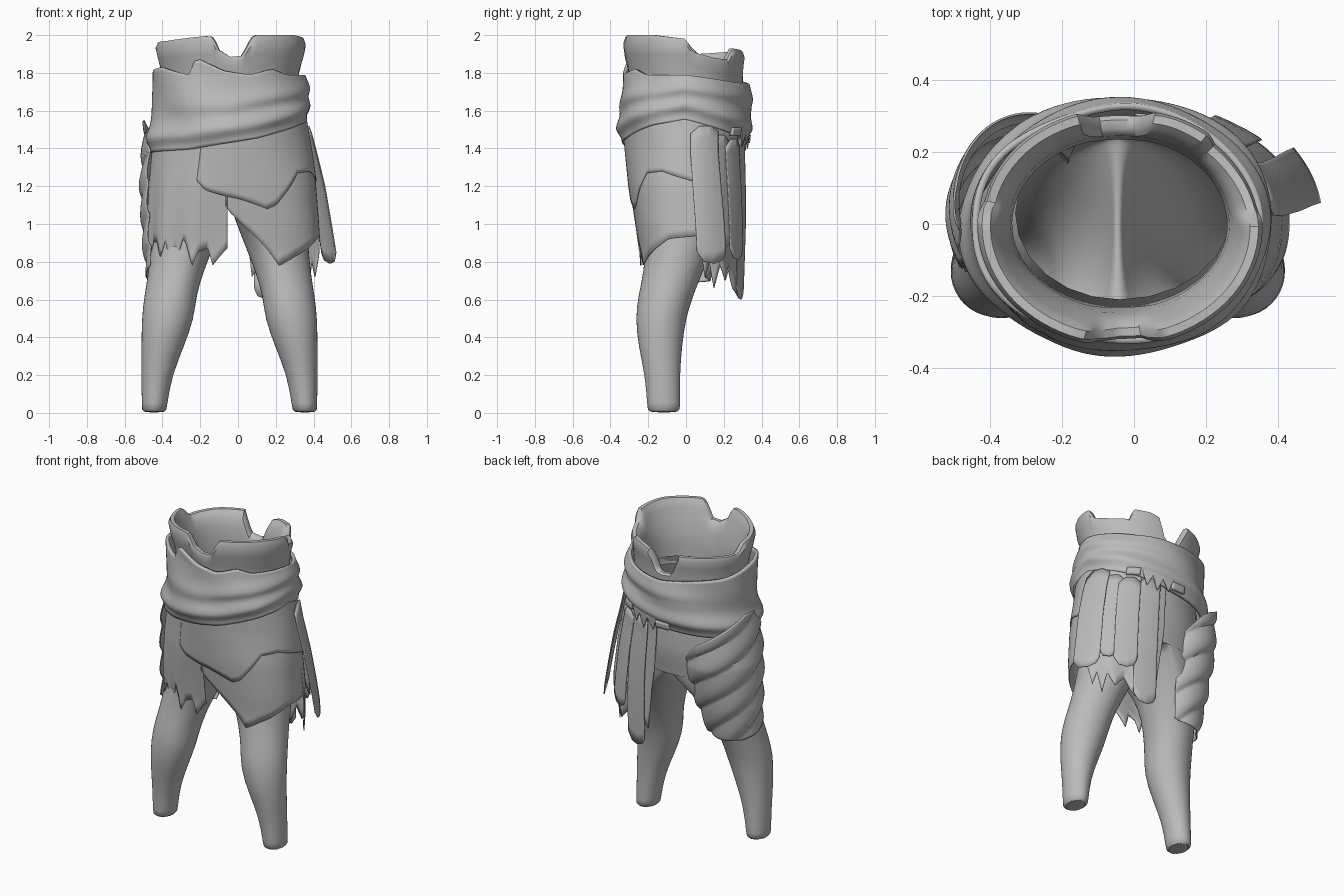
import bpy, bmesh, math

cube = bpy.data.objects.get("Cube")
if cube:
    bpy.data.objects.remove(cube, do_unlink=True)

cloth = bpy.data.materials.new("plain grey cloth")
cloth.use_nodes = True
cloth.diffuse_color = (0.5, 0.5, 0.5, 1)
cloth.node_tree.nodes["Principled BSDF"].inputs["Base Color"].default_value = (0.5, 0.5, 0.5, 1)

# Section tables: height, x low, x middle, x high, y front, y back, (squareness of the front)
HIPS = [(0.55, -.475, -.02, .43, -.245, .29, .75), (0.85, -.475, -.02, .435, -.245, .30, .75),
        (1.0, -.475, -.02, .425, -.265, .305, .75), (1.2, -.465, -.03, .41, -.295, .305, .85),
        (1.4, -.45, -.04, .38, -.315, .30, 1), (1.6, -.435, -.04, .345, -.33, .325, 1),
        (1.8, -.44, -.04, .33, -.315, .31, 1), (1.9, -.43, -.04, .32, -.32, .30, 1)]
COLLAR = [(1.6, -.39, -.04, .31, -.28, .29), (1.82, -.405, -.04, .325, -.305, .305),
          (1.92, -.435, -.04, .355, -.335, .33), (2.0, -.435, -.04, .36, -.345, .33)]
PELVIS = [(1.12, -.45, -.045, .36, -.25, .25), (1.25, -.44, -.045, .37, -.27, .28),
          (1.45, -.42, -.045, .33, -.28, .28), (1.66, -.33, -.04, .27, -.21, .27)]
LEG = [(0, .332, .40, .465, -.205, -.03), (.03, .332, .40, .465, -.205, -.03),
       (.2, .303, .385, .467, -.218, -.032), (.35, .24, .36, .467, -.253, -.02),
       (.5, .185, .32, .467, -.27, .0), (.62, .175, .30, .453, -.255, .04),
       (.75, .135, .27, .43, -.225, .09), (.9, .075, .22, .42, -.215, .165),
       (1.03, .025, .1, .41, -.235, .225), (1.12, 0, 0, .405, -.25, .25)]
THIGH = [(0.68, -.46, -.32, -.2, -.2, .1), (0.9, -.485, -.3, -.125, -.2, .175),
         (1.2, -.5, -.28, -.085, -.22, .27), (1.6, -.475, -.28, -.07, -.2, .31)]


def interp(points, x):
    """Linear lookup in a list of rows keyed by the first entry."""
    if x <= points[0][0]:
        return points[0][1:]
    for a, b in zip(points, points[1:]):
        if x <= b[0]:
            f = (x - a[0]) / (b[0] - a[0])
            return [p + (q - p) * f for p, q in zip(a[1:], b[1:])]
    return points[-1][1:]


def surface(table, deg, z, off=0.0):
    """Point on a section table; angle runs from the front towards +x."""
    lo, mid, hi, front, back, *square = interp(table, z)
    s, c = math.sin(math.radians(deg)), math.cos(math.radians(deg))
    power = square[0] if square and c > 0 else 1
    ps, pc = math.copysign(abs(s) ** power, s), math.copysign(abs(c) ** power, c)
    x = mid + ps * ((hi - mid) if s > 0 else (mid - lo))
    y = (front + back) / 2 - pc * (back - front) / 2
    return (x + off * s, y - off * c, z)


def grid(name, cols, rows, point, thick=0.0, cap=False, sub=0, angle=40):
    """Sheet of quads from point(u, v); matching side edges are welded."""
    bm = bmesh.new()
    vs = [[bm.verts.new(point(i / cols, j / rows)) for i in range(cols + 1)] for j in range(rows + 1)]
    for j in range(rows):
        for i in range(cols):
            bm.faces.new((vs[j][i], vs[j][i + 1], vs[j + 1][i + 1], vs[j + 1][i]))
    if cap:
        bm.faces.new(list(reversed(vs[0][:-1])))
    bmesh.ops.remove_doubles(bm, verts=bm.verts[:], dist=0.0003)
    mesh = bpy.data.meshes.new(name)
    bm.to_mesh(mesh)
    bm.free()
    mesh.materials.append(cloth)
    ob = bpy.data.objects.new(name, mesh)
    bpy.context.collection.objects.link(ob)
    if sub:
        mod = ob.modifiers.new("round", "SUBSURF")
        mod.levels = mod.render_levels = sub
    if thick:
        mod = ob.modifiers.new("thickness", "SOLIDIFY")
        mod.thickness, mod.offset = thick, -1
    bpy.ops.object.select_all(action="DESELECT")
    ob.select_set(True)
    bpy.context.view_layer.objects.active = ob
    bpy.ops.object.shade_smooth_by_angle(angle=math.radians(angle))
    return ob


def panel(name, a0, a1, top, bottom, off=0.01, flare=0.0, fold=None,
          table=HIPS, cols=40, rows=12, thick=0.006):
    """Cloth hung on a section table between two angles and two edge lines."""
    def point(u, v):
        deg = a0 + (a1 - a0) * u
        zb, zt = interp(bottom, deg)[0], interp(top, deg)[0]
        z = zb + (zt - zb) * v
        extra = fold(deg, z) if fold else 0
        return surface(table, deg, z, off + flare * (1 - v) + extra)
    return grid(name, cols, rows, point, thick)


# Leggings: one leg mirrored across the crotch, and the waist above
def leg_point(u, v):
    row = LEG[round(v * (len(LEG) - 1))]
    return surface(LEG, 360 * u, row[0])


legs = grid("legs", 20, len(LEG) - 1, leg_point, cap=True, sub=1, angle=60)
legs.location.x = -.045
legs.modifiers.new("mirror", "MIRROR").merge_threshold = 0.0005
grid("leggings_waist", 24, 8, lambda u, v: surface(PELVIS, 360 * u, 1.1 + .56 * v))

# Collar: outer wall, rolled rim and inner wall in one sheet
RIM = [(-180, 1.77), (-170, 1.78), (-162, 1.91), (-135, 1.91), (-102, 1.9), (-92, 1.96),
       (-60, 1.97), (-20, 1.995), (-14, 1.99), (-9, 1.92), (0, 1.885), (10, 1.89), (13, 1.94), (19, 2.0),
       (60, 2.0), (91, 1.98), (97, 1.91), (118, 1.88), (135, 1.87), (140, 1.93), (157, 1.92), (166, 1.9),
       (172, 1.78), (180, 1.77)]
WALL = [(0, 0, 0), (.5, .5, 0), (.8, .9, .004), (1, 1, -.012), (1.2, 1, -.04),
        (1.5, .85, -.055), (2, .3, -.06), (2.5, -.1, -.05)]


def collar_point(u, v):
    deg = -180 + 360 * u
    f, off = interp(WALL, v * 2.5)
    top = interp(RIM, deg)[0]
    return surface(COLLAR, deg, 1.64 + (top - 1.64) * f, off)


grid("torn_collar", 120, 15, collar_point)

# Midriff sash with two slanting rolls
ROLL_LOW = [(-180, 1.5), (-90, 1.45), (-30, 1.47), (20, 1.53), (60, 1.6), (90, 1.63), (140, 1.55), (180, 1.5)]
ROLL_HIGH = [(-180, 1.66), (-90, 1.64), (0, 1.63), (40, 1.68), (90, 1.72), (140, 1.68), (180, 1.66)]


def rolls(deg, z):
    total = 0
    for line, size in ((ROLL_LOW, .026), (ROLL_HIGH, .012 + .012 * math.sin(math.radians(deg)))):
        d = z - interp(line, deg)[0]
        total += size * math.exp(-(d / (.055 if d > 0 else .035)) ** 2)
    return total + .005 * math.sin(math.radians(deg * 5) + z * 14)


SASH_TOP = [(-180, 1.74), (-120, 1.78), (-90, 1.81), (-60, 1.83), (-32, 1.79), (-27, 1.88), (-5, 1.81), (15, 1.79),
            (35, 1.82), (50, 1.79), (90, 1.79), (140, 1.75), (180, 1.74)]
panel("midriff_sash", -180, 180, SASH_TOP, [(a, z - .075) for a, z in ROLL_LOW],
      off=.017, fold=rolls, cols=90, rows=26, thick=.02)


# Hip cloth pieces
def drape(deg, z):
    return .006 * math.sin(math.radians(deg * 12)) * (1.45 - z) * 2


RAGGED = [(-104, .95), (-92, .9), (-76, .80), (-68, .91), (-57, .9), (-52, .82), (-47, .91), (-42, .80), (-38, .89),
          (-35, .82), (-30, .92), (-27, .9), (-22, .78), (-18, .85), (-12, .87), (-9, .78), (-2, .87)]
panel("ragged_front_apron", -104, -2, [(0, 1.47)], RAGGED, .006, fold=drape, cols=102)
panel("front_loincloth", -3, 116, [(0, 1.4)],
      [(-3, 1.1), (2, 1.0), (25, .78), (39, .83), (72, .92), (116, .95)], .004, cols=60)
panel("hip_wrap", -22, 150, [(-22, 1.46), (20, 1.5), (90, 1.58), (150, 1.52)],
      [(-22, 1.23), (-15, 1.18), (0, 1.14), (18, 1.08), (25, 1.1), (50, 1.27), (68, 1.28), (110, 1.2), (150, 1.2)],
      .011, cols=86)

# Tattered back skirt and hanging strips
panel("tattered_back_skirt", 98, 174, [(98, 1.5), (174, 1.48)],
      [(98, .92), (107, .72), (112, .8), (118, .66), (124, .78), (132, .7), (140, .76), (148, .66),
       (155, .62), (160, .66), (164, .76), (168, .72), (174, 1.12)], .0, fold=drape, cols=76)
STRIPS = [(95, 121, 1.52, .79, .028, .06), (116, 135, 1.47, .88, .018, .015), (131, 150, 1.45, .81, .025, .02),
          (148, 167, 1.46, .6, .02, .0)]
for n, (a, b, top, low, off, flare) in enumerate(STRIPS):
    w = b - a
    panel(f"hanging_strip_{n + 1}", a, b, [(a, top - .04), (a + w * .3, top), (b - w * .3, top), (b, top - .03)],
          [(a, low + .06), (a + w * .25, low + .01), (a + w * .6, low), (b - w * .1, low + .02), (b, low + .06)],
          off, flare, cols=16)


# Wound wrap on the right thigh with overlapping slanted turns
def turns(deg, z):
    p = ((z - .0023 * deg) / .17) % 1
    return .018 * math.sin(math.pi * p ** .6)


panel("thigh_wrap", -215, -58, [(-215, 1.2), (-180, 1.36), (-140, 1.46), (-100, 1.55), (-80, 1.54), (-58, 1.4)],
      [(-215, .72), (-180, .7), (-130, .69), (-90, .72), (-58, .78)], .008,
      fold=turns, table=THIGH, cols=36, rows=54)

# Small tied scraps and frayed cloth under the sash at the back
for n, (a, z) in enumerate(((142, 1.49), (183, 1.45))):
    panel(f"back_tie_{n + 1}", a - 6, a + 6, [(0, z + .022)], [(0, z - .022)], .035, cols=8, rows=3, thick=.02)
panel("frayed_back_scrap", 150, 178, [(150, 1.5), (160, 1.56), (178, 1.52)],
      [(150, 1.49), (155, 1.41), (159, 1.48), (164, 1.39), (168, 1.47), (174, 1.4), (178, 1.5)], .03, cols=28)
